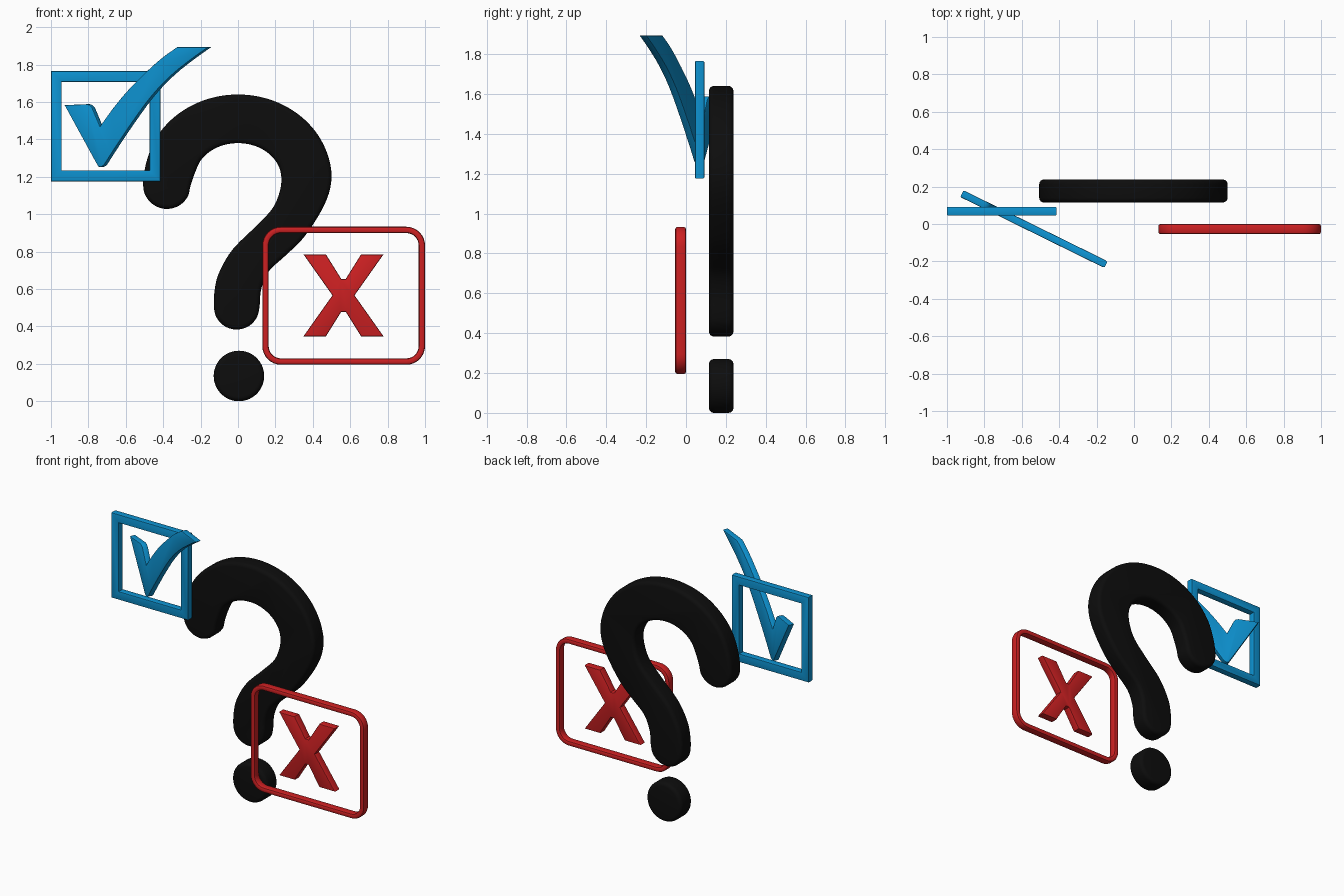
import bpy, bmesh, math
from mathutils import Vector

if "Cube" in bpy.data.objects:
    bpy.data.objects.remove(bpy.data.objects["Cube"])


def material(name, rgb):
    m = bpy.data.materials.new(name)
    m.diffuse_color = (*rgb, 1)
    m.use_nodes = True
    m.node_tree.nodes["Principled BSDF"].inputs["Base Color"].default_value = m.diffuse_color
    return m


BLACK = material("black", (0.004, 0.004, 0.004))
BLUE = material("blue", (0.004, 0.29, 0.64))
RED = material("red", (0.61, 0.0145, 0.016))


def arc(cx, cz, rx, rz, a0, a1, n):
    """n + 1 points on an ellipse, angles in degrees."""
    angs = [math.radians(a0 + (a1 - a0) * i / n) for i in range(n + 1)]
    return [(cx + rx * math.cos(a), cz + rz * math.sin(a)) for a in angs]


def smooth(pts, steps, closed):
    """Catmull-Rom curve through the points."""
    p = [Vector(q) for q in pts]
    n = len(p)
    get = (lambda i: p[i % n]) if closed else (lambda i: p[max(0, min(n - 1, i))])
    out = []
    for i in range(n if closed else n - 1):
        a, b, c, d = (get(i + k) for k in (-1, 0, 1, 2))
        for s in range(steps):
            t = s / steps
            out.append(tuple(0.5 * (2 * b + (c - a) * t + (2 * a - 5 * b + 4 * c - d) * t ** 2
                                    + (3 * b - a - 3 * c + d) * t ** 3)))
    if not closed:
        out.append(tuple(p[-1]))
    return out


def plate(name, outer, y0, y1, bevel, mat, hole=None, segments=2):
    """Upright plate from an x-z outline, optional hole, rounded rims."""
    bm = bmesh.new()
    loops = [outer] + ([hole] if hole else [])
    front = [[bm.verts.new((x, y0, z)) for x, z in l] for l in loops]
    back = [[bm.verts.new((x, y1, z)) for x, z in l] for l in loops]
    n = len(outer)
    rims = []
    for f, b in zip(front, back):
        for i in range(n):
            j = (i + 1) % n
            bm.faces.new((f[i], f[j], b[j], b[i]))
            rims += [(f[i], f[j]), (b[i], b[j])]
    for side in (front, back):
        if hole:
            o, h = side
            for i in range(n):
                j = (i + 1) % n
                bm.faces.new((o[i], o[j], h[j], h[i]))
        else:
            bm.faces.new(side[0])
    bmesh.ops.recalc_face_normals(bm, faces=bm.faces)
    bmesh.ops.bevel(bm, geom=[bm.edges.get(r) for r in rims], offset=bevel, segments=segments,
                    profile=0.5, affect='EDGES', clamp_overlap=False)
    bmesh.ops.recalc_face_normals(bm, faces=bm.faces)
    me = bpy.data.meshes.new(name)
    bm.to_mesh(me)
    bm.free()
    me.materials.append(mat)
    ob = bpy.data.objects.new(name, me)
    bpy.context.collection.objects.link(ob)
    bpy.ops.object.select_all(action='DESELECT')
    ob.select_set(True)
    bpy.context.view_layer.objects.active = ob
    bpy.ops.object.shade_smooth_by_angle(angle=math.radians(35))
    return ob


def rounded_rect(x0, x1, z0, z1, r, n):
    return (arc(x1 - r, z1 - r, r, r, 0, 90, n) + arc(x0 + r, z1 - r, r, r, 90, 180, n)
            + arc(x0 + r, z0 + r, r, r, 180, 270, n) + arc(x1 - r, z0 + r, r, r, 270, 360, n))


# Question mark hook and its dot
hook = (arc(0, 1.19, 0.5, 0.45, 170, 0, 10)
        + [(0.462, 1.05), (0.355, 0.88), (0.25, 0.775), (0.165, 0.695), (0.124, 0.6)]
        + arc(-0.007, 0.505, 0.122, 0.122, 0, -180, 6)
        + [(-0.124, 0.6), (-0.10, 0.69), (-0.03, 0.81), (0.09, 0.93), (0.18, 1.025), (0.22, 1.11)]
        + arc(0, 1.19, 0.232, 0.19, 0, 168, 8)
        + arc(-0.38, 1.155, 0.127, 0.127, 0, -180, 6))
plate("question_hook", smooth(hook, 5, True), 0.115, 0.238, 0.025, BLACK, segments=4)
plate("question_dot", arc(0.005, 0.135, 0.135, 0.135, 0, 354, 59), 0.115, 0.238, 0.025, BLACK,
      segments=4)

# Red rounded frame and cross
plate("cross_frame", rounded_rect(0.13, 1.0, 0.195, 0.933, 0.1, 8), -0.054, 0.0, 0.011, RED,
      hole=rounded_rect(0.164, 0.966, 0.229, 0.899, 0.066, 8))
quarter = [(0.059, 0), (0.214, 0.219), (0.094, 0.219), (0.012, 0.088)]
cross = (quarter + [(-x, z) for x, z in reversed(quarter)]
         + [(-x, -z) for x, z in quarter[1:]] + [(x, -z) for x, z in reversed(quarter[1:])])
plate("cross", [(0.564 + x, 0.566 + z) for x, z in cross], -0.054, 0.0, 0.007, RED)

# Blue square frame
plate("check_box", [(-1, 1.176), (-0.415, 1.176), (-0.415, 1.765), (-1, 1.765)],
      0.045, 0.092, 0.006, BLUE,
      hole=[(-0.943, 1.234), (-0.472, 1.234), (-0.472, 1.707), (-0.943, 1.707)])

# Tick, drawn in front view and turned so its long arm comes forward
TILT = math.radians(26.2)
MID_X, MID_Y = -0.54, -0.025
upper = smooth([(-0.73, 1.47), (-0.66, 1.567), (-0.58, 1.663), (-0.473, 1.77),
                (-0.393, 1.84), (-0.318, 1.893)], 3, False)
lower = smooth([(-0.15, 1.893), (-0.24, 1.829), (-0.347, 1.743), (-0.454, 1.631),
                (-0.56, 1.487), (-0.65, 1.353), (-0.698, 1.278)], 3, False)
tick = ([(-0.92, 1.583), (-0.80, 1.588), (-0.785, 1.584), (-0.772, 1.57)] + upper + lower
        + [(-0.71, 1.26), (-0.725, 1.252), (-0.74, 1.254)])
ob = plate("tick", [((x - MID_X) / math.cos(TILT), z) for x, z in tick],
           -0.02, 0.02, 0.005, BLUE)
ob.location = (MID_X, MID_Y, 0)
ob.rotation_euler = (0, 0, -TILT)
